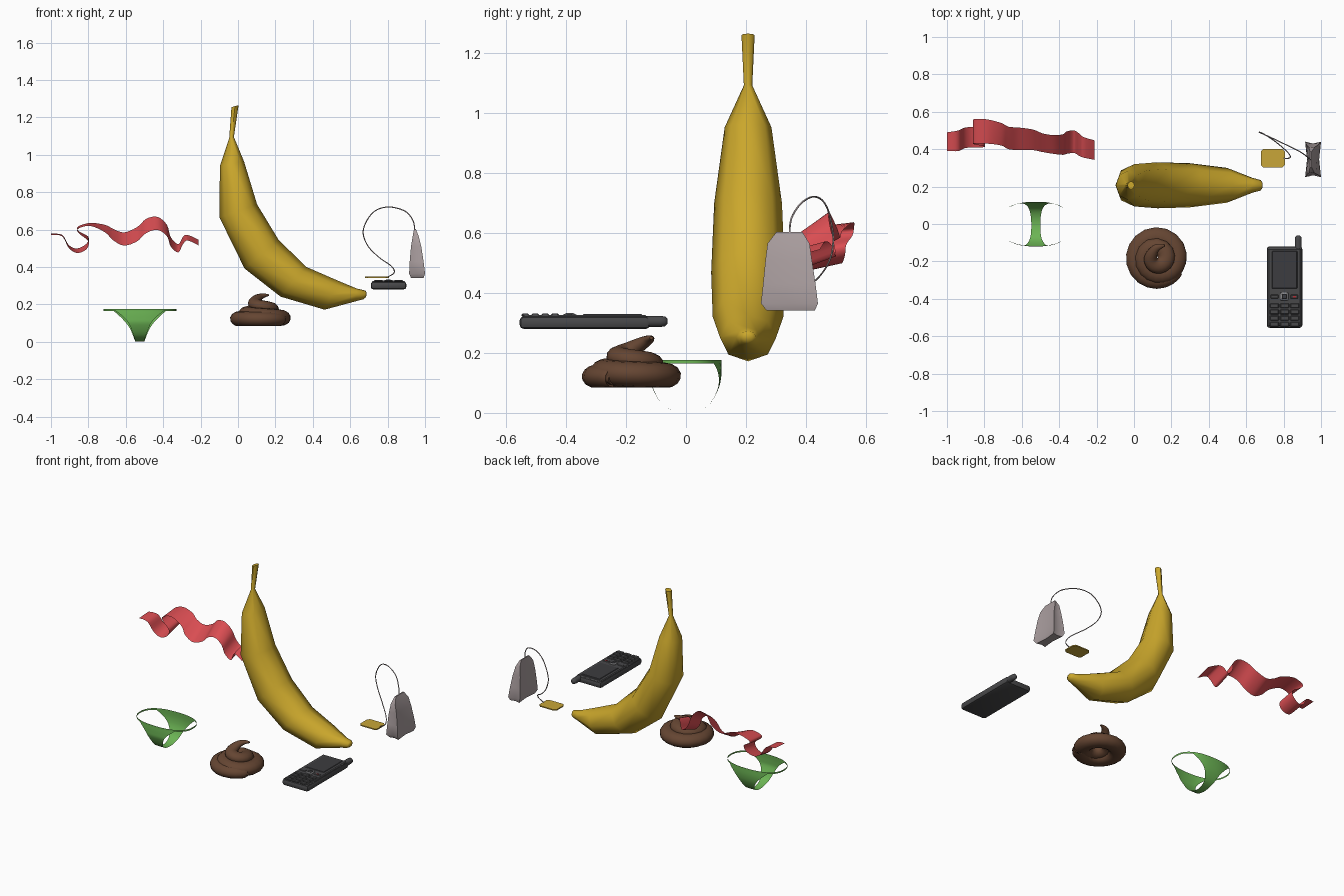
import bpy, bmesh, math
from mathutils import Vector as V, Quaternion

if "Cube" in bpy.data.objects:
    bpy.data.objects.remove(bpy.data.objects["Cube"])


def mat(name, r, g, b):
    m = bpy.data.materials.new(name)
    m.diffuse_color = (r, g, b, 1)
    m.use_nodes = True
    m.node_tree.nodes["Principled BSDF"].inputs["Base Color"].default_value = m.diffuse_color
    return m


YELLOW = mat("banana yellow", .60, .39, .025)
GOLD = mat("tag gold", .58, .38, .04)
RED = mat("ribbon red", .70, .075, .085)
GREEN = mat("cloth green", .15, .46, .09)
BROWN = mat("brown", .13, .06, .032)
GREY = mat("phone grey", .065, .065, .068)
DARK = mat("screen grey", .045, .045, .05)
SILVER = mat("button silver", .25, .25, .26)
KEYRED = mat("button red", .45, .03, .04)
PAPER = mat("paper", .40, .34, .345)


def finish(name, bm, material, angle=40):
    bmesh.ops.recalc_face_normals(bm, faces=bm.faces)
    me = bpy.data.meshes.new(name)
    bm.to_mesh(me)
    bm.free()
    ob = bpy.data.objects.new(name, me)
    bpy.context.collection.objects.link(ob)
    me.materials.append(material)
    bpy.ops.object.select_all(action='DESELECT')
    ob.select_set(True)
    bpy.context.view_layer.objects.active = ob
    bpy.ops.object.shade_smooth_by_angle(angle=math.radians(angle))
    return ob


def loft(name, rings, material, closed=True, caps=True, angle=40):
    bm = bmesh.new()
    rows = [[bm.verts.new(p) for p in r] for r in rings]
    n = len(rows[0])
    for a, b in zip(rows, rows[1:]):
        for i in range(n if closed else n - 1):
            j = (i + 1) % n
            bm.faces.new((a[i], a[j], b[j], b[i]))
    if closed and caps:
        bm.faces.new(rows[0])
        bm.faces.new(rows[-1])
    return finish(name, bm, material, angle)


def spline(pts, steps):
    """Catmull-Rom through tuples of any length."""
    pts = [pts[0]] + list(pts) + [pts[-1]]
    out = []
    for p0, p1, p2, p3 in zip(pts, pts[1:], pts[2:], pts[3:]):
        for k in range(steps):
            t = k / steps
            out.append([.5 * (2 * b + (c - a) * t + (2 * a - 5 * b + 4 * c - d) * t * t
                              + (3 * b - a - 3 * c + d) * t ** 3)
                        for a, b, c, d in zip(p0, p1, p2, p3)])
    return out + [list(pts[-1])]


def tube(name, path, radii, sides, material, squash=1):
    pts = [V(p) for p in path]
    tans = [(pts[min(i + 1, len(pts) - 1)] - pts[max(i - 1, 0)]).normalized() for i in range(len(pts))]
    u = tans[0].orthogonal().normalized()
    rings = []
    for i, (p, t, r) in enumerate(zip(pts, tans, radii)):
        if i:
            u = tans[i - 1].rotation_difference(t) @ u
        w = t.cross(u)
        ring = []
        for k in range(sides):
            a = 2 * math.pi * k / sides
            d = (u * math.cos(a) + w * math.sin(a)) * r
            d.z *= squash
            ring.append(p + d)
        rings.append(ring)
    return loft(name, rings, material, angle=60)


def box(name, x0, x1, y0, y1, z0, z1, material, bevel=0, segs=2):
    bm = bmesh.new()
    bmesh.ops.create_cube(bm, size=1)
    for v in bm.verts:
        v.co = ((x0 + x1) / 2 + v.co.x * (x1 - x0), (y0 + y1) / 2 + v.co.y * (y1 - y0),
                (z0 + z1) / 2 + v.co.z * (z1 - z0))
    if bevel:
        bmesh.ops.bevel(bm, geom=bm.edges[:], offset=bevel, segments=segs, profile=.5, affect='EDGES')
    return finish(name, bm, material, 35)


# banana: outer x,z / inner x,z / half width in y
rings = []
for ox, oz, ix, iz, w in [(-.035, 1.255, .003, 1.265, .022), (-.047, 1.09, -.022, 1.095, .014),
                          (-.097, .94, .032, .965, .078), (-.099, .665, .102, .735, .113),
                          (.035, .392, .217, .545, .123), (.227, .242, .366, .40, .118),
                          (.463, .172, .532, .328, .093), (.63, .217, .635, .285, .04),
                          (.672, .228, .682, .274, .028), (.685, .24, .688, .262, .014)]:
    ring = []
    for k in range(8):
        a = math.pi * 2 * k / 8
        f = .5 + .5 * math.cos(a)
        ring.append((ox + (ix - ox) * f, .207 + w * math.sin(a), oz + (iz - oz) * f))
    rings.append(ring)
loft("banana", rings, YELLOW, angle=50)

# ribbon: x, y, z, half width in y, rise of back edge
RIB = [(-1, .44, .575, .05, .003), (-.94, .445, .568, .055, .004), (-.905, .46, .51, .055, .008),
       (-.86, .465, .487, .055, .012), (-.81, .47, .51, .06, .015), (-.80, .475, .55, .06, .012),
       (-.85, .49, .585, .065, .006), (-.855, .495, .61, .065, .006), (-.79, .495, .628, .065, .008),
       (-.71, .48, .605, .06, .02), (-.67, .46, .575, .06, .03), (-.61, .455, .55, .06, .035),
       (-.54, .45, .575, .055, .038), (-.49, .435, .62, .05, .038), (-.43, .425, .633, .05, .035),
       (-.38, .425, .595, .055, .03), (-.36, .435, .535, .06, .025), (-.32, .44, .50, .06, .022),
       (-.295, .425, .54, .06, .02), (-.27, .41, .557, .055, .015), (-.21, .395, .53, .052, .015)]
loft("ribbon", [[(x, y + s * w, z + s * d) for s in (-1, 0, 1)] for x, y, z, w, d in spline(RIB, 4)],
     RED, closed=False, angle=80)

# underwear: curved panel plus thin waistband, wrapped on an oval
CX = -.525


def oval(x):
    return (1 - min(1, abs(x) / .195) ** 2.4) ** (1 / 2.4)


PANEL = [(-.118, .174, .14), (-.12, .13, .085), (-.115, .09, .055), (-.075, .025, .03), (0, .001, .024),
         (.07, .022, .032), (.106, .075, .055), (.118, .125, .095), (.118, .174, .15)]
loft("underwear_panel", [[(CX + w * s / 4, y * oval(w * s / 4), max(z, .001)) for s in range(-4, 5)]
                         for y, z, w in spline(PANEL, 4)], GREEN, closed=False, angle=80)
band = []
for k in range(48):
    a = 2 * math.pi * k / 48
    c, s = math.cos(a), math.sin(a)
    band.append((CX + .195 * math.copysign(abs(c) ** (2 / 2.4), c),
                 .119 * math.copysign(abs(s) ** (2 / 2.4), s)))
loft("underwear_waistband", [[(x, y, z) for x, y in band] for z in (.165, .176)], GREEN, caps=False, angle=80)

# coiled pile: turn, coil radius, tube radius, height
COIL = [(0, .125, .03, .115), (.06, .115, .048, .12), (.45, .112, .054, .123), (.9, .108, .055, .128),
        (1.3, .075, .052, .145), (1.9, .052, .046, .175), (2.3, .035, .04, .198), (2.55, .035, .03, .225),
        (2.7, .06, .018, .245), (2.77, .08, .006, .25)]
path, radii = [], []
for t, R, r, z in spline(COIL, 8):
    a = math.radians(-25) - 2 * math.pi * t
    path.append((.122 + R * math.cos(a), -.183 + R * math.sin(a), z))
    radii.append(max(r, .004))
pile = tube("coiled_pile", path, radii, 14, BROWN, .78)
for v in pile.data.vertices:
    v.co.z = max(v.co.z, .085)

# phone
box("phone_body", .71, .90, -.555, -.12, .28, .322, GREY, .014)
box("phone_face", .717, .893, -.545, -.13, .31, .326, GREY, .005, 1)
box("phone_screen", .737, .873, -.345, -.145, .322, .329, DARK, .003, 1)
box("phone_navigation_key", .782, .826, -.41, -.365, .32, .331, SILVER, .008)
box("phone_navigation_centre", .79, .818, -.402, -.373, .325, .333, DARK, .003, 1)
box("phone_call_key", .73, .772, -.398, -.378, .32, .329, GREY, .003, 1)
box("phone_end_key", .836, .878, -.398, -.378, .32, .329, GREY, .003, 1)
box("phone_end_mark", .85, .866, -.392, -.384, .325, .3305, KEYRED)
for row in range(4):
    for col in range(3):
        x, y = .727 + col * .054, -.438 - row * .033
        box(f"phone_key_{row}_{col}", x, x + .048, y - .012, y + .014, .32, .331, GREY, .004, 1)
tube("phone_antenna", [(.878, y, .305) for y in (-.17, -.085, -.07, -.062)],
     [.019, .019, .017, .009], 12, GREY)

# tea bag: z, y range, x range; sides pinched in the middle
rings = []
for z, y0, y1, x0, x1 in [(.342, .268, .43, .925, .992), (.365, .25, .44, .915, 1.0), (.43, .257, .432, .918, .992),
                          (.51, .265, .42, .925, .98), (.565, .272, .412, .934, .966), (.604, .302, .388, .941, .95)]:
    ym, p = (y0 + y1) / 2, (x1 - x0) * .12
    rings.append([(x0, y0, z), (x0 + p, ym, z), (x0, y1, z), ((x0 + x1) / 2, y1 - p, z),
                  (x1, y1, z), (x1 - p, ym, z), (x1, y0, z), ((x0 + x1) / 2, y0 + p, z)])
loft("tea_bag", rings, PAPER, angle=50)

# string and tag
STRING = [(.945, .345, .595), (.935, .352, .65), (.89, .385, .70), (.80, .43, .721), (.72, .468, .69),
          (.67, .49, .60), (.69, .483, .52), (.75, .445, .455), (.82, .385, .405), (.835, .355, .37),
          (.80, .35, .347)]
path = spline(STRING, 6)
tube("tea_string", path, [.003] * len(path), 6, PAPER)
c = .014
loft("tea_tag", [[(.678 + c, .302, z), (.806 - c, .302, z), (.806, .302 + c, z), (.806, .402 - c, z),
                  (.806 - c, .402, z), (.678 + c, .402, z), (.678, .402 - c, z), (.678, .302 + c, z)]
                 for z in (.341, .348)], GOLD)
